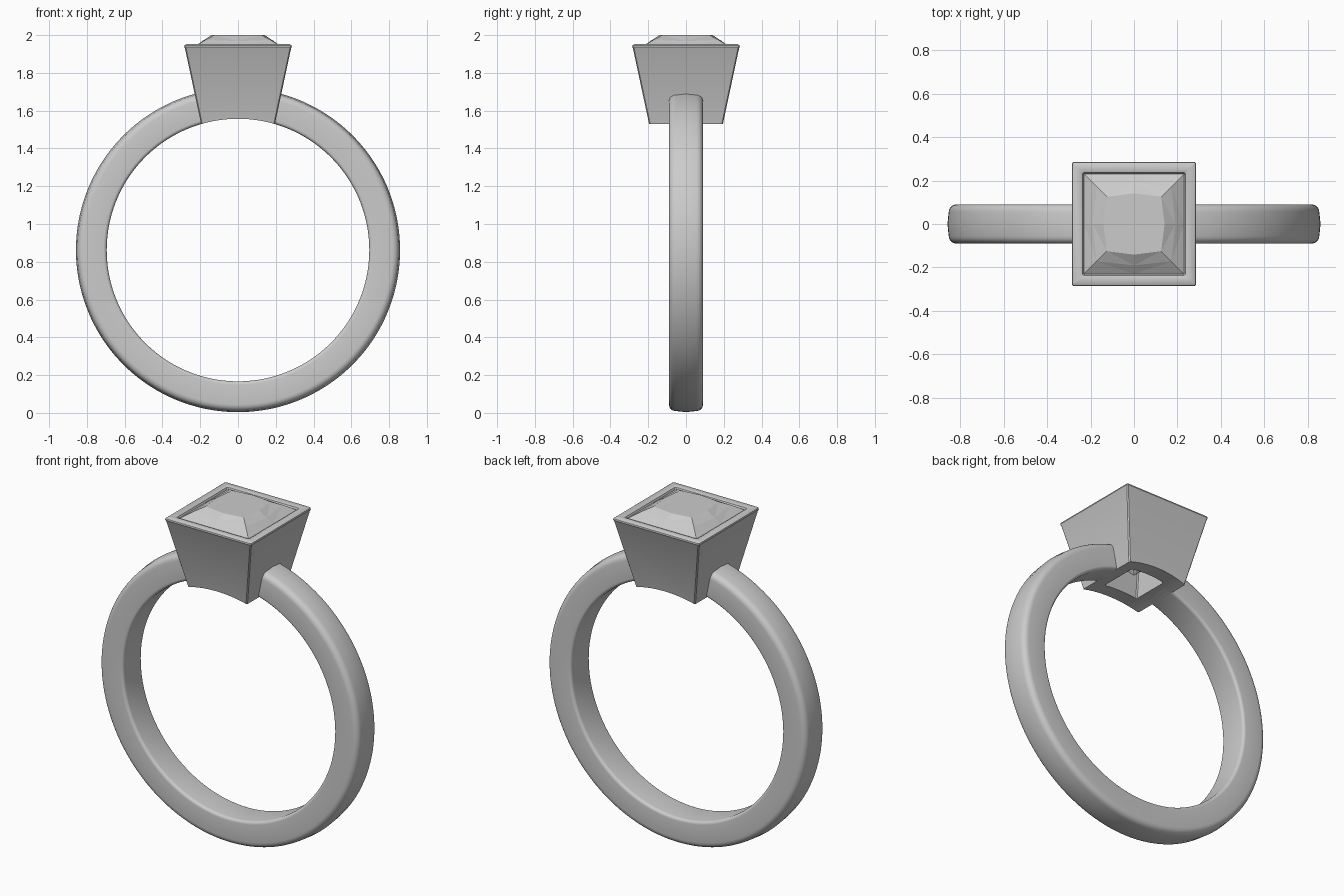
import bpy, bmesh, math

if "Cube" in bpy.data.objects:
    bpy.data.objects.remove(bpy.data.objects["Cube"])

CZ, R_IN, R_OUT, HALF_W = 0.862, 0.695, 0.858, 0.09


def make(name, rings, closed_rings=False, caps=True, angle=None):
    """Skin a list of equally long point loops into a mesh object."""
    bm = bmesh.new()
    loops = [[bm.verts.new(p) for p in ring] for ring in rings]
    pairs = list(zip(loops, loops[1:]))
    if closed_rings:
        pairs.append((loops[-1], loops[0]))
    elif caps:
        bm.faces.new(loops[0])
        bm.faces.new(loops[-1])
    n = len(loops[0])
    for a, b in pairs:
        for i in range(n):
            j = (i + 1) % n
            bm.faces.new((a[i], a[j], b[j], b[i]))
    bmesh.ops.remove_doubles(bm, verts=bm.verts, dist=1e-5)
    bmesh.ops.recalc_face_normals(bm, faces=bm.faces)
    me = bpy.data.meshes.new(name)
    bm.to_mesh(me)
    bm.free()
    ob = bpy.data.objects.new(name, me)
    bpy.context.collection.objects.link(ob)
    if angle:
        smooth(ob, angle)
    return ob


def smooth(ob, angle):
    bpy.ops.object.select_all(action='DESELECT')
    ob.select_set(True)
    bpy.context.view_layer.objects.active = ob
    bpy.ops.object.shade_smooth_by_angle(angle=math.radians(angle))


# Band: rounded profile (radius, y) swept round, open where the setting sits
profile = []
for sr, sy, start, r in ((1, 1, 0, 0.035), (0, 1, 90, 0.018), (0, -1, 180, 0.018), (1, -1, 270, 0.035)):
    cr = R_OUT - 0.006 - r if sr else R_IN + r
    for k in range(6):
        a = math.radians(start + 18 * k)
        profile.append((cr + r * math.cos(a), sy * (HALF_W - r) + r * math.sin(a)))
    if sr and sy > 0:
        continue
profile.append((R_OUT, 0))          # slightly domed outside

N = 160
sweep = []
for i in range(N + 1):
    t = math.radians(12 + 336 * i / N)
    sweep.append([(r * math.sin(t), y, CZ + r * math.cos(t)) for r, y in profile])
make("band", sweep, angle=40)


# Setting: tapered square cup with a rounded rim and an open bottom
def square(h, z, c=0.006):
    k = h - c
    return [(h, -k, z), (h, k, z), (k, h, z), (-k, h, z),
            (-h, k, z), (-h, -k, z), (-k, -h, z), (k, -h, z)]


cup = [(0.189, 1.5), (0.281, 1.93), (0.285, 1.938), (0.283, 1.946), (0.275, 1.952),
       (0.248, 1.952), (0.237, 1.947), (0.231, 1.935), (0.229, 1.925), (0.098, 1.5)]
setting = make("setting", [square(h, z) for h, z in cup], closed_rings=True)

# Finger hole curve trimmed out of the setting's underside
M = 192
hole = [[(R_IN * math.cos(2 * math.pi * i / M), y, CZ + R_IN * math.sin(2 * math.pi * i / M))
         for i in range(M)] for y in (-0.5, 0.5)]
cutter = make("finger_cutter", hole)
cutter.hide_render = True
mod = setting.modifiers.new("trim", 'BOOLEAN')
mod.operation = 'DIFFERENCE'
mod.solver = 'EXACT'
mod.object = cutter
bpy.context.view_layer.objects.active = setting
bpy.ops.object.modifier_apply(modifier=mod.name)
bpy.data.objects.remove(cutter)
smooth(setting, 35)


# Gem: square cut with bowed facets, rings of (corner, side middle, z corner, z middle)
def facet_ring(c, m, zc, zm):
    return [(c, -c, zc), (m, 0, zm), (c, c, zc), (0, m, zm),
            (-c, c, zc), (-m, 0, zm), (-c, -c, zc), (0, -m, zm)]


gem = [(0.0, 0.0, 1.60, 1.60), (0.11, 0.13, 1.72, 1.72), (0.228, 0.228, 1.92, 1.92),
       (0.230, 0.230, 1.938, 1.938), (0.172, 0.190, 1.975, 1.968), (0.125, 0.141, 2.0, 2.0)]
tip, *rest = [facet_ring(*g) for g in gem]
body = make("gem", rest)

# Pointed underside of the gem
bm = bmesh.new()
bm.from_mesh(body.data)
low = min(bm.faces, key=lambda f: f.calc_center_median().z)
bmesh.ops.poke(bm, faces=[low])
min(bm.verts, key=lambda v: (v.co.x ** 2 + v.co.y ** 2) + v.co.z).co.z = tip[0][2]
bmesh.ops.triangulate(bm, faces=[f for f in bm.faces if len(f.verts) == 4])
bm.to_mesh(body.data)
bm.free()
